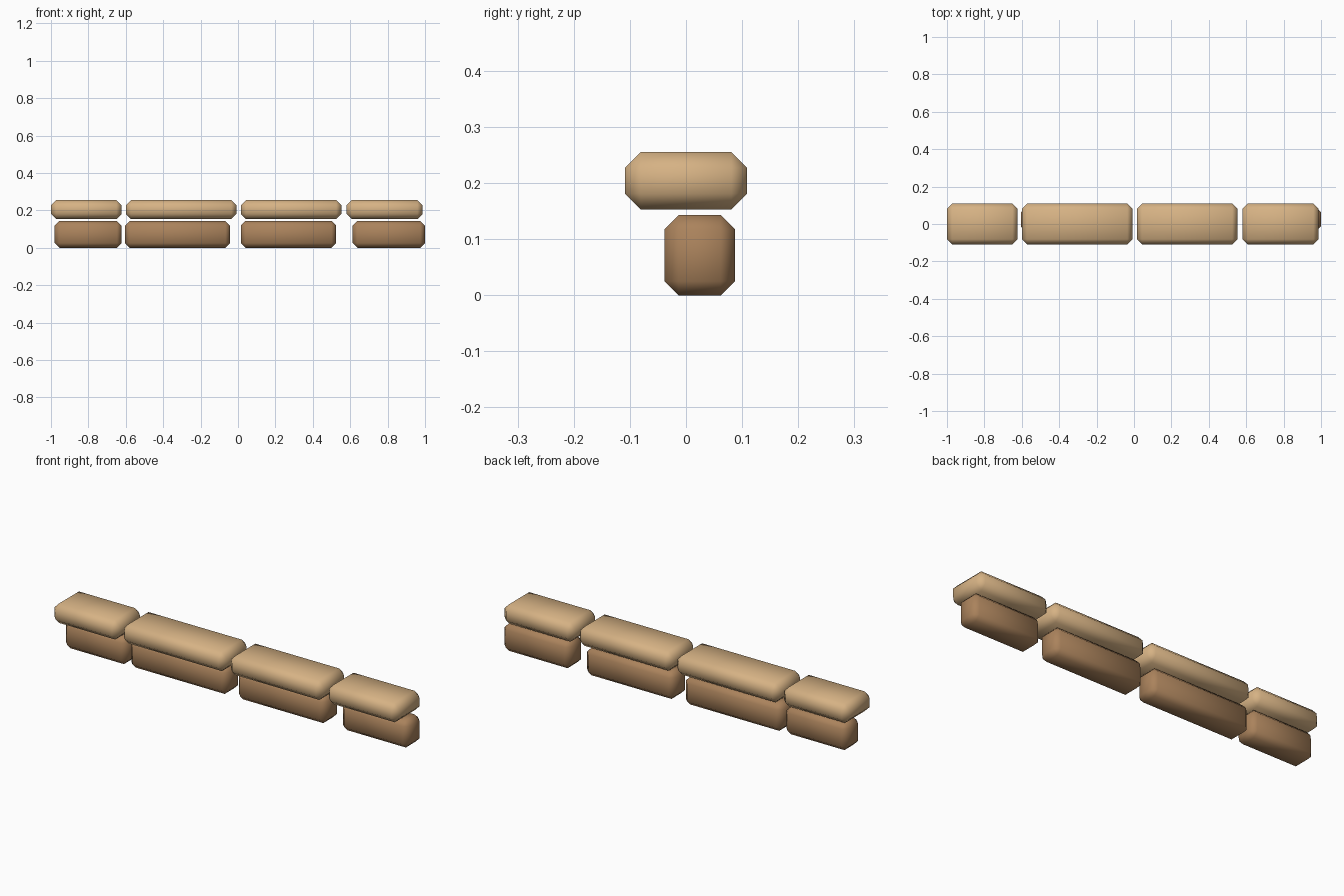
import bpy

if "Cube" in bpy.data.objects:
    bpy.data.objects.remove(bpy.data.objects["Cube"], do_unlink=True)


def make_material(name, color):
    mat = bpy.data.materials.new(name)
    mat.use_nodes = True
    mat.diffuse_color = color
    bsdf = next(n for n in mat.node_tree.nodes if n.type == "BSDF_PRINCIPLED")
    bsdf.inputs["Base Color"].default_value = color
    return mat


def make_block(name, x, y, z, bevel, mat):
    """Chamfered, smooth-shaded block spanning the given (min, max) ranges."""
    spans = (x, y, z)
    bpy.ops.mesh.primitive_cube_add(size=1, location=[(a + b) / 2 for a, b in spans])
    block = bpy.context.object
    block.name = name
    block.scale = [b - a for a, b in spans]
    bpy.ops.object.transform_apply(location=False, rotation=False, scale=True)
    mod = block.modifiers.new("chamfer", "BEVEL")
    mod.width = bevel
    mod.segments = 1
    mod.limit_method = "NONE"
    bpy.ops.object.modifier_apply(modifier=mod.name)
    bpy.ops.object.shade_smooth()
    block.data.materials.append(mat)


tan = make_material("light tan stone", (0.672, 0.445, 0.231, 1))
brown = make_material("brown stone", (0.405, 0.226, 0.107, 1))

# Wide capping stones
cap_spans = [(-1.0, -0.622), (-0.6, -0.008), (0.015, 0.553), (0.58, 0.987)]
for i, span in enumerate(cap_spans, 1):
    make_block(f"cap_stone_{i}", span, (-0.109, 0.109), (0.153, 0.255), 0.028, tan)

# Narrow base stones, set slightly back
base_spans = [(-0.98, -0.622), (-0.605, -0.042), (0.015, 0.525), (0.613, 1.0)]
for i, span in enumerate(base_spans, 1):
    make_block(f"base_stone_{i}", span, (-0.038, 0.087), (0, 0.143), 0.025, brown)
